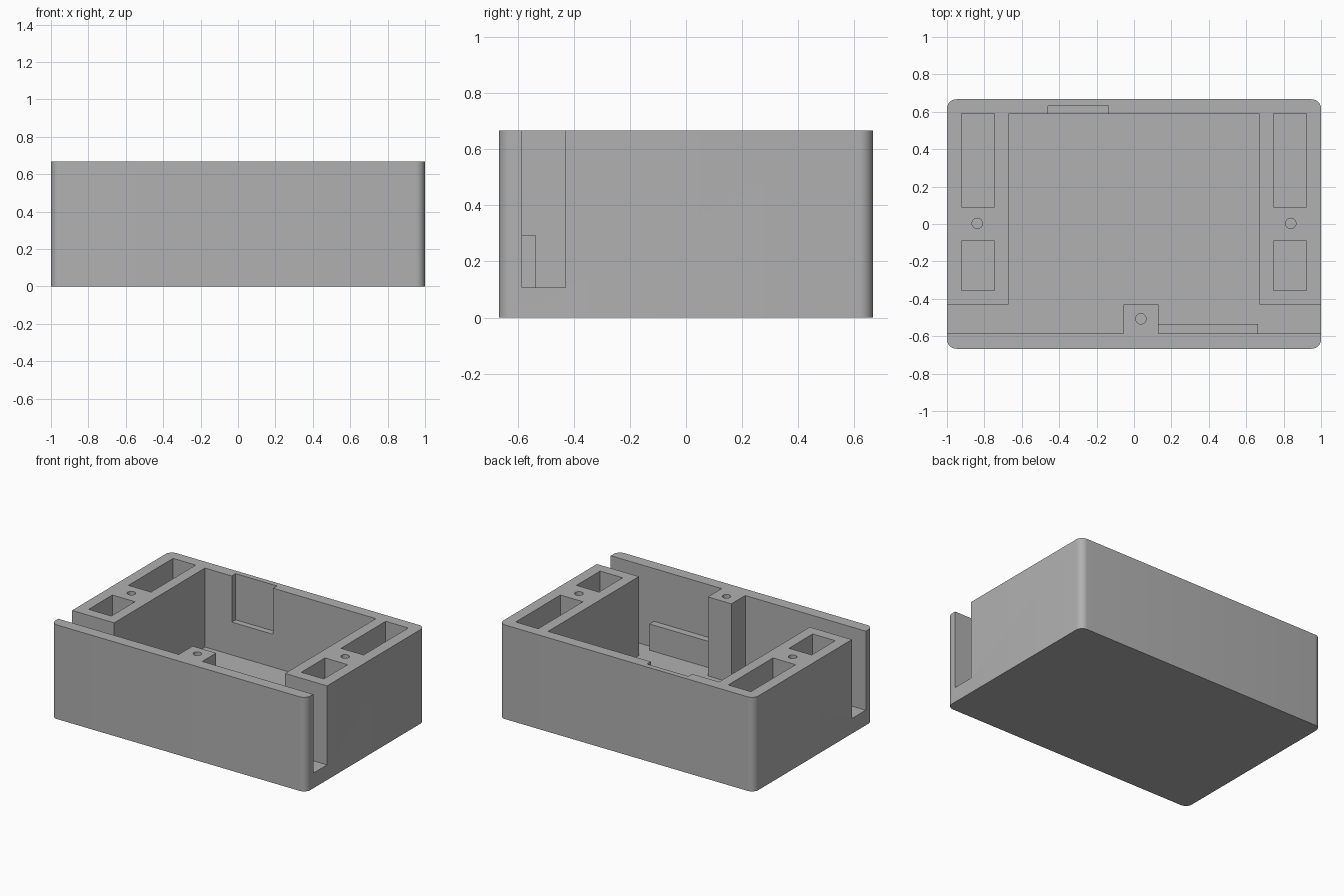
import bpy
import bmesh
import math

cube = bpy.data.objects.get("Cube")
if cube:
    bpy.data.objects.remove(cube, do_unlink=True)

TOP = 0.667      # rim height
FLOOR = 0.107    # inner floor height
ABOVE = 0.8      # cutters reach past the rim

grey = bpy.data.materials.new("mid grey")
grey.use_nodes = True
grey.diffuse_color = (0.44, 0.44, 0.44, 1)
grey.node_tree.nodes["Principled BSDF"].inputs["Base Color"].default_value = grey.diffuse_color


def prism(name, outline, z0, z1):
    """Extrude a flat counter-clockwise outline from z0 to z1."""
    bm = bmesh.new()
    base = bm.faces.new([bm.verts.new((x, y, z0)) for x, y in outline])
    side = bmesh.ops.extrude_face_region(bm, geom=[base])
    top = [v for v in side["geom"] if isinstance(v, bmesh.types.BMVert)]
    bmesh.ops.translate(bm, verts=top, vec=(0, 0, z1 - z0))
    bmesh.ops.recalc_face_normals(bm, faces=bm.faces[:])
    mesh = bpy.data.meshes.new(name)
    bm.to_mesh(mesh)
    bm.free()
    mesh.materials.append(grey)
    obj = bpy.data.objects.new(name, mesh)
    bpy.context.collection.objects.link(obj)
    return obj


def box(name, x0, x1, y0, y1, z0, z1):
    return prism(name, [(x0, y0), (x1, y0), (x1, y1), (x0, y1)], z0, z1)


def arc(cx, cy, r, start, sweep, steps):
    return [(cx + r * math.cos(start + sweep * i / steps),
             cy + r * math.sin(start + sweep * i / steps)) for i in range(steps)]


# Outer block with rounded upright corners
R = 0.05
outline = []
for i, (sx, sy) in enumerate([(1, 1), (-1, 1), (-1, -1), (1, -1)]):
    cx, cy = sx * (1 - R), sy * (TOP - R)
    outline += arc(cx, cy, R, i * math.pi / 2, math.pi / 2, 8)
    outline.append((cx + R * math.cos((i + 1) * math.pi / 2),
                    cy + R * math.sin((i + 1) * math.pi / 2)))
body = prism("enclosure_body", outline, 0, TOP)

# Main cavity and cross slot, leaving the screw post standing
FRONT, SLOT, BACK, INNER = -0.585, -0.43, 0.587, 0.67
cutters = [prism("cavity_cutter", [
    (-1.2, FRONT), (-0.055, FRONT), (-0.055, SLOT), (0.13, SLOT), (0.13, FRONT),
    (1.2, FRONT), (1.2, SLOT), (INNER, SLOT), (INNER, BACK),
    (-INNER, BACK), (-INNER, SLOT), (-1.2, SLOT)], FLOOR, ABOVE)]

# Notch in the back wall
cutters.append(box("notch_cutter", -0.46, -0.135, 0.5, 0.63, 0.34, ABOVE))

# Pockets in both side blocks
for s in (-1, 1):
    x0, x1 = sorted((s * 0.745, s * 0.922))
    for y0, y1 in ((0.09, 0.59), (-0.355, -0.09)):
        cutters.append(box("pocket_cutter", x0, x1, y0, y1, FLOOR, ABOVE))

# Screw holes
for x, y in ((-0.838, 0.003), (0.838, 0.003), (0.037, -0.507)):
    hole = arc(x, y, 0.028, 0, 2 * math.pi, 24)
    cutters.append(prism("screw_hole_cutter", hole, 0.3, ABOVE))

# Cut everything and bake the result
for c in cutters:
    c.hide_render = True
    mod = body.modifiers.new(c.name, 'BOOLEAN')
    mod.operation = 'DIFFERENCE'
    mod.solver = 'EXACT'
    mod.object = c
graph = bpy.context.evaluated_depsgraph_get()
baked = bpy.data.meshes.new_from_object(body.evaluated_get(graph))
body.modifiers.clear()
body.data = baked
for c in cutters:
    bpy.data.objects.remove(c, do_unlink=True)

# Low ledge beside the post
box("inner_ledge", 0.12, 0.662, FRONT - 0.01, -0.535, FLOOR - 0.01, 0.293)

# Smooth the rounded corners, keep the rest crisp
bpy.ops.object.select_all(action='DESELECT')
body.select_set(True)
bpy.context.view_layer.objects.active = body
bpy.ops.object.shade_smooth_by_angle(angle=math.radians(30))
